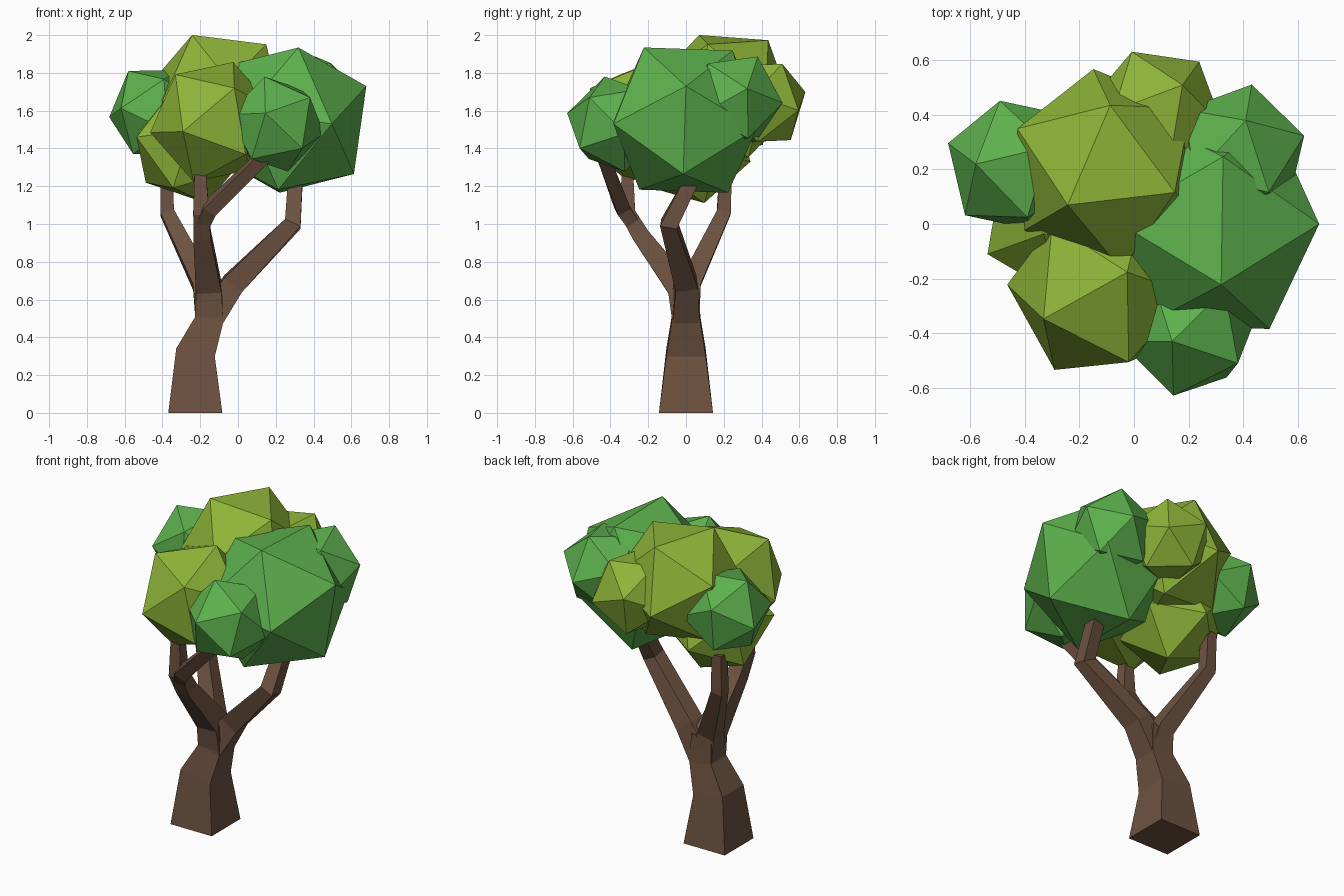
import bpy, bmesh
from mathutils import Vector, Matrix

if "Cube" in bpy.data.objects:
    bpy.data.objects.remove(bpy.data.objects["Cube"])


def material(name, rgb):
    m = bpy.data.materials.new(name)
    m.diffuse_color = (*rgb, 1)
    m.use_nodes = True
    m.node_tree.nodes["Principled BSDF"].inputs["Base Color"].default_value = m.diffuse_color
    return m


BARK = material("bark", (0.155, 0.085, 0.052))
GREEN = material("green_leaves", (0.11, 0.44, 0.075))
LIME = material("lime_leaves", (0.27, 0.46, 0.04))


def add_object(name, bm, mat):
    bmesh.ops.recalc_face_normals(bm, faces=bm.faces)
    me = bpy.data.meshes.new(name)
    bm.to_mesh(me)
    bm.free()
    me.materials.append(mat)
    ob = bpy.data.objects.new(name, me)
    bpy.context.collection.objects.link(ob)
    return ob


def limb(name, path):
    """Square tube through (x, y, z, half_width) points."""
    bm = bmesh.new()
    pts = [Vector(p[:3]) for p in path]
    rings = []
    for i, p in enumerate(path):
        if p[2] == 0:
            t = Vector((0, 0, 1))
        else:
            t = Vector()
            if i > 0:
                t += (pts[i] - pts[i - 1]).normalized()
            if i < len(pts) - 1:
                t += (pts[i + 1] - pts[i]).normalized()
            t.normalize()
        v = t.cross(Vector((1, 0, 0))).normalized()
        u = v.cross(t).normalized()
        rings.append([bm.verts.new(pts[i] + (u * a + v * b) * p[3])
                      for a, b in ((-1, -1), (1, -1), (1, 1), (-1, 1))])
    for r, s in zip(rings, rings[1:]):
        for k in range(4):
            bm.faces.new((r[k], r[(k + 1) % 4], s[(k + 1) % 4], s[k]))
    bm.faces.new(rings[0])
    bm.faces.new(rings[-1])
    return add_object(name, bm, BARK)


def frame(a, b):
    a = Vector(a).normalized()
    c = a.cross(Vector(b)).normalized()
    return Matrix((a, c, a.cross(c))).transposed()


def clump(name, mat, centre, radius, tip, side):
    """Icosahedron with one corner towards tip and a neighbouring corner towards side."""
    bm = bmesh.new()
    bmesh.ops.create_icosphere(bm, subdivisions=1, radius=radius)
    top = max(bm.verts, key=lambda v: v.co.z)
    near = top.link_edges[0].other_vert(top)
    rot = frame(tip, side) @ frame(top.co, near.co).transposed()
    bmesh.ops.transform(bm, matrix=Matrix.Translation(centre) @ rot.to_4x4(), verts=bm.verts)
    return add_object(name, bm, mat)


# trunk and branches
limb("trunk", [(-.226, 0, 0, .143), (-.225, 0, .32, .104), (-.152, 0, .495, .076),
               (-.155, 0, .66, .07)])
limb("right_branch", [(-.15, 0, .5, .074), (-.025, 0, .685, .06),
                      (.29, -.09, 1.0, .045), (.305, .04, 1.25, .038)])
limb("front_branch", [(-.152, 0, .5, .074), (-.155, -.03, .66, .068),
                      (-.19, -.24, .94, .046), (-.195, -.31, 1.06, .042),
                      (-.2, -.31, 1.28, .03)])
limb("front_twig", [(-.19, -.28, 1.0, .036), (-.15, -.335, 1.08, .038),
                    (.14, -.44, 1.36, .033)])
limb("back_branch", [(-.155, 0, .52, .072), (-.185, .02, .68, .055),
                     (-.375, .2, 1.06, .037), (-.38, .21, 1.3, .032)])

# foliage clumps
clump("right_foliage", GREEN, (.27, 0, 1.55), .447, (.41, 0, .18), (.05, -.22, .38))
clump("left_foliage", GREEN, (-.434, .216, 1.593), .262, (-.146, .004, .217), (-.249, .081, -.028))
clump("front_small_foliage", GREEN, (.202, -.378, 1.529), .264, (-.062, -.052, .251), (-.057, -.252, .056))
clump("back_small_foliage", GREEN, (.376, .253, 1.656), .265, (.034, .127, .23), (.249, .073, .064))
clump("front_foliage", LIME, (-.13, -.24, 1.54), .34, (.106, .064, .32), (-.205, -.11, .25))
clump("top_foliage", LIME, (-.097, .2, 1.676), .379, (-.146, -.13, .324), (.007, .23, .299))
clump("back_foliage", LIME, (.08, .4, 1.64), .255, (-.09, .237, .06), (.163, .193, -.04))
clump("low_foliage", LIME, (-.25, .03, 1.416), .323, (-.286, -.14, .044), (-.23, .095, -.196))
